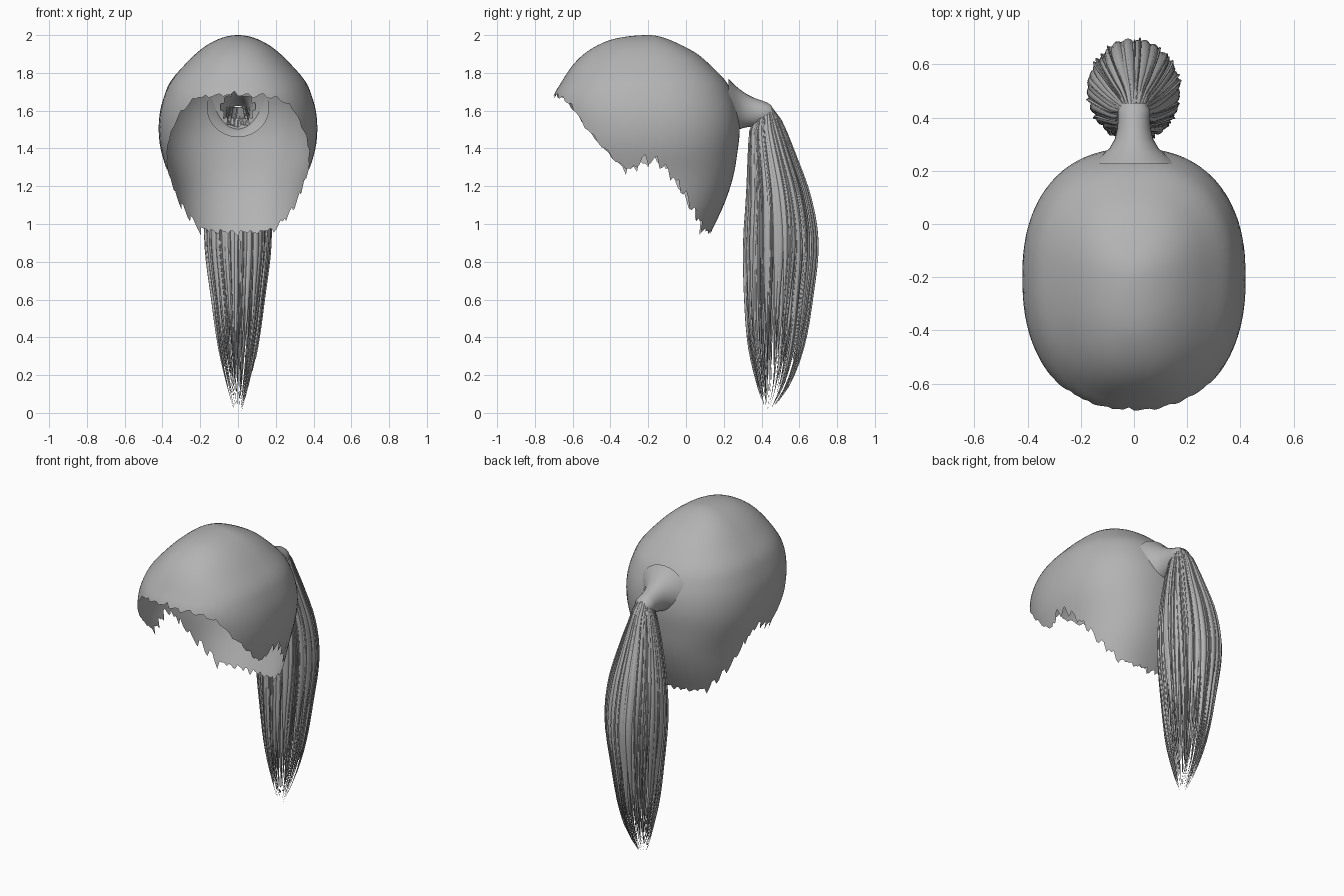
import bpy, math, random

if "Cube" in bpy.data.objects:
    bpy.data.objects.remove(bpy.data.objects["Cube"])
random.seed(4)

hair = bpy.data.materials.new("grey_hair")
hair.diffuse_color = (0.45, 0.45, 0.45, 1)
hair.use_nodes = True
hair.node_tree.nodes["Principled BSDF"].inputs["Base Color"].default_value = hair.diffuse_color


def curve(table, x, col):
    """Smooth (Hermite) lookup of a column in a table sorted by its first column."""
    n = len(table)
    x = min(max(x, table[0][0]), table[-1][0])
    i = 0
    while i < n - 2 and x > table[i + 1][0]:
        i += 1

    def slope(k):
        a, b = table[max(k - 1, 0)], table[min(k + 1, n - 1)]
        return (b[col] - a[col]) / (b[0] - a[0])
    p, q = table[i], table[i + 1]
    h = q[0] - p[0]
    t = (x - p[0]) / h
    return ((2*t**3 - 3*t**2 + 1) * p[col] + (t**3 - 2*t**2 + t) * h * slope(i)
            + (3*t**2 - 2*t**3) * q[col] + (t**3 - t**2) * h * slope(i + 1))


def linear(table, x):
    for (a, u), (b, v) in zip(table, table[1:]):
        if x <= b:
            return u + (v - u) * (x - a) / (b - a)
    return table[-1][1]


def make(name, verts, faces):
    me = bpy.data.meshes.new(name)
    me.from_pydata(verts, [], faces)
    me.materials.append(hair)
    for p in me.polygons:
        p.use_smooth = True
    me.update()
    ob = bpy.data.objects.new(name, me)
    bpy.context.collection.objects.link(ob)
    return ob


# Scalp shell: horizontal sections (z, front y, back y, half width)
CY, TOP, POWER = -0.2, 2.0, 2.3
sections = [(2.0, -0.20, -0.20, 0.0), (1.98, -0.38, -0.10, 0.10), (1.95, -0.46, -0.03, 0.16),
            (1.90, -0.54, 0.06, 0.225), (1.84, -0.60, 0.13, 0.285), (1.75, -0.66, 0.215, 0.36),
            (1.68, -0.70, 0.25, 0.39), (1.60, -0.71, 0.275, 0.412), (1.50, -0.70, 0.285, 0.42),
            (1.40, -0.68, 0.275, 0.41), (1.25, -0.62, 0.25, 0.37), (1.10, -0.55, 0.20, 0.345),
            (0.93, -0.50, 0.12, 0.31)]
shell = [(math.sqrt(TOP - z), CY - f, b - CY, w) for z, f, b, w in sections]
# Hairline height against the angle away from the front
hairline = [(0, 1.69), (27, 1.665), (36, 1.61), (50, 1.47), (66, 1.33), (76, 1.28), (85, 1.33),
            (97, 1.34), (108, 1.27), (127, 1.10), (144, 0.98), (160, 0.96), (180, 0.95)]
COLS, ROWS = 160, 34


def shell_point(phi, s):
    c, d = math.cos(phi), abs(math.sin(phi))
    depth = curve(shell, s, 1 if c > 0 else 2)
    width = curve(shell, s, 3)
    if width < 1e-4:
        return (0, CY, TOP)
    r = ((d / width)**POWER + (abs(c) / depth)**POWER) ** (-1 / POWER)
    return (r * math.sin(phi), CY - r * c, TOP - s * s)


verts, faces = [(0, CY, TOP)], []
for i in range(COLS):
    phi = 2 * math.pi * i / COLS
    deg = math.degrees(min(phi, 2 * math.pi - phi))
    rough = 0.045 if 70 < deg < 148 else 0.018
    # sawtooth locks along the edge
    end = linear(hairline, deg) + rough * ((i % 4) / 3 - 0.5) + random.uniform(-0.4, 0.4) * rough
    smax = math.sqrt(TOP - max(end, 0.935))
    for j in range(1, ROWS + 1):
        verts.append(shell_point(phi, smax * j / ROWS))
for i in range(COLS):
    a, b = 1 + i * ROWS, 1 + (i + 1) % COLS * ROWS
    faces.append((0, a, b))
    for j in range(ROWS - 1):
        quad = (a + j, a + j + 1, b + j + 1, b + j)
        m = [sum(verts[k][t] for k in quad) / 4 for t in range(3)]
        # leave an opening where the hair is gathered
        if m[1] > 0 and math.hypot(m[0], m[2] - 1.61) < 0.085:
            continue
        faces.append(quad)
make("scalp_hair", verts, faces)

# Gathered neck of the ponytail: (y, centre z, x radius, z radius)
neck = [(0.225, 1.615, 0.165, 0.155), (0.255, 1.613, 0.125, 0.125), (0.285, 1.608, 0.092, 0.105),
        (0.32, 1.60, 0.072, 0.088), (0.36, 1.592, 0.063, 0.076), (0.40, 1.588, 0.060, 0.066),
        (0.43, 1.588, 0.060, 0.055), (0.455, 1.59, 0.045, 0.035)]
N = 28
verts, faces = [], []
for y, cz, rx, rz in neck:
    for k in range(N):
        a = 2 * math.pi * k / N
        verts.append((rx * math.cos(a), y, cz + rz * math.sin(a)))
for r in range(len(neck) - 1):
    for k in range(N):
        k2 = (k + 1) % N
        faces.append((r*N + k, r*N + k2, (r+1)*N + k2, (r+1)*N + k))
make("ponytail_neck", verts, faces)

# Ponytail envelope: (z, front y, back y, half width)
tail = [(0.01, 0.42, 0.45, 0.02), (0.15, 0.375, 0.55, 0.06), (0.35, 0.33, 0.625, 0.105),
        (0.60, 0.31, 0.67, 0.14), (0.90, 0.305, 0.70, 0.175), (1.15, 0.32, 0.66, 0.165),
        (1.40, 0.33, 0.57, 0.11), (1.50, 0.338, 0.53, 0.08), (1.58, 0.37, 0.49, 0.06),
        (1.62, 0.40, 0.455, 0.045)]


def tail_point(a, z, scale):
    f, b, w = (curve(tail, z, c) for c in (1, 2, 3))
    return (w * scale * math.sin(a), (f + b) / 2 + (b - f) / 2 * scale * math.cos(a), z)


def add_lock(verts, faces, a, spread, scale, tip):
    """One tapering ribbon of hair that follows the envelope."""
    steps, across = 22, 4
    base = len(verts)
    start = 1.62 if math.cos(a) > -0.2 else 1.56
    drift = random.uniform(-0.15, 0.15)
    for j in range(steps + 1):
        t = j / steps
        z = start + (tip - start) * t
        half = spread * (1 if t < 0.55 else max(0.04, 1 - ((t - 0.55) / 0.45)**1.3))
        for k in range(across + 1):
            u = 2 * k / across - 1
            bulge = scale * (1 - 0.05 * u * u)
            verts.append(tail_point(a + drift * t + half * u, z, bulge))
    row = across + 1
    for j in range(steps):
        for k in range(across):
            p = base + j * row + k
            faces.append((p, p + 1, p + row + 1, p + row))


# Ponytail layers: (name, lock count, half spread, scale, shortest tip)
layers = [("ponytail_outer_locks", 46, 0.115, 1.0, 0.42),
          ("ponytail_middle_locks", 30, 0.15, 0.86, 0.34),
          ("ponytail_inner_locks", 14, 0.24, 0.6, 0.22)]
for name, count, spread, scale, high in layers:
    verts, faces = [], []
    for i in range(count):
        a = 2 * math.pi * (i + random.uniform(-0.25, 0.25)) / count
        add_lock(verts, faces, a, spread, scale * random.uniform(0.96, 1.01),
                 random.uniform(0.02, high))
    make(name, verts, faces)

# Fine loose strands at the ends
verts, faces = [], []
for i in range(50):
    add_lock(verts, faces, random.uniform(0, 2 * math.pi), 0.025,
             random.uniform(0.95, 1.04), random.uniform(0.01, 0.3))
make("ponytail_loose_strands", verts, faces)
